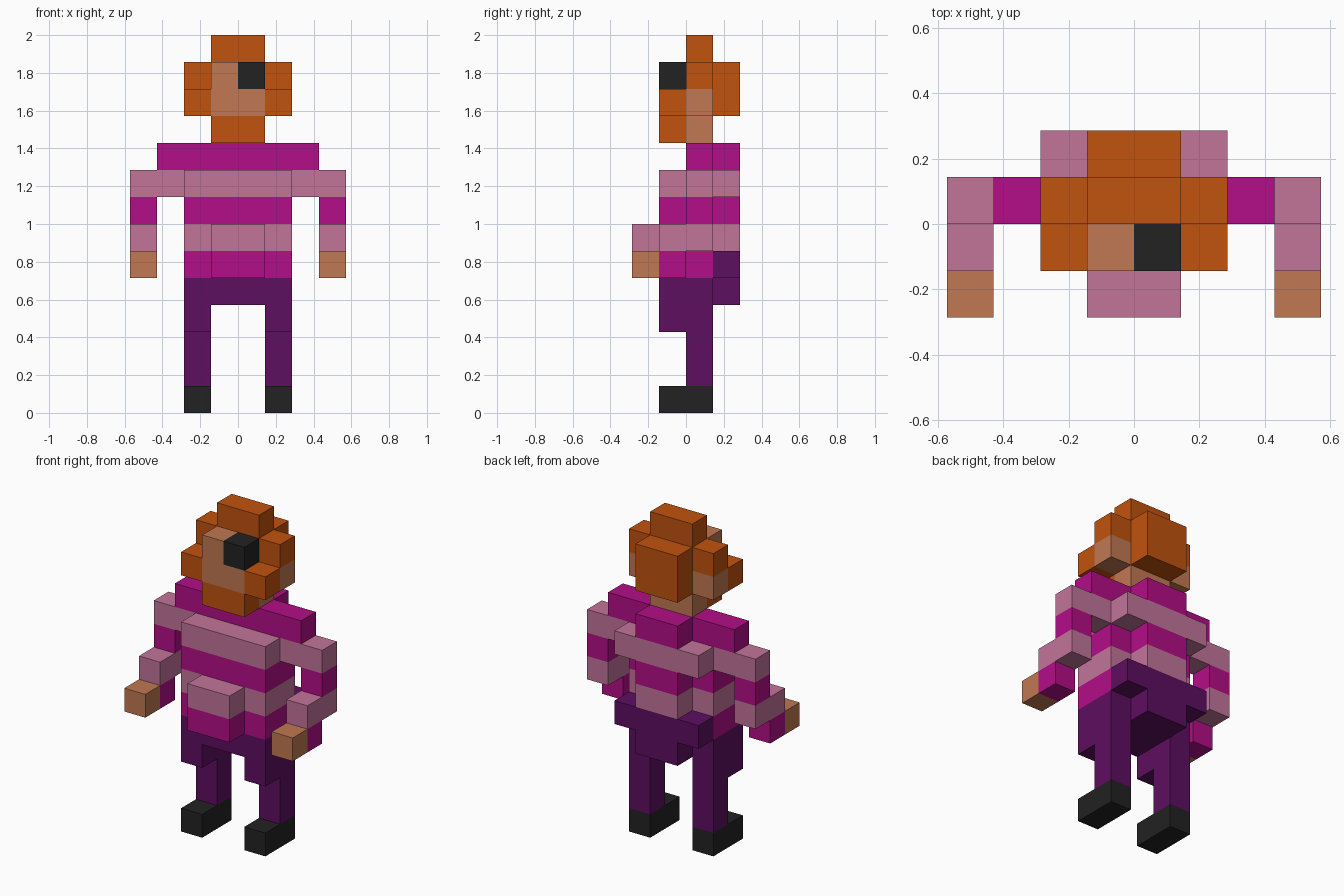
import bpy, bmesh
from mathutils import Vector

if "Cube" in bpy.data.objects:
    bpy.data.objects.remove(bpy.data.objects["Cube"])

U = 2 / 14  # one block; the figure is 14 blocks tall


def srgb(h):
    c = [int(h[i:i + 2], 16) / 255 for i in (0, 2, 4)]
    return [v / 12.92 if v <= 0.04045 else ((v + 0.055) / 1.055) ** 2.4 for v in c] + [1]


mats = {}
for name, h in dict(orange_hair="C1520E", skin="C07852", magenta="B30D87",
                    pink="C2759A", purple="5D0E60", black="222222").items():
    mats[name] = bpy.data.materials.new(name)
    mats[name].diffuse_color = srgb(h)

cells = {}  # block position -> (part, colour)


def box(part, colour, x, y, z):
    for i in range(*x):
        for j in range(*y):
            for k in range(*z):
                cells[i, j, k] = (part, colour)


def pair(part, colour, x, y, z):
    """Same box on both sides of the body."""
    box("right_" + part, colour, x, y, z)
    box("left_" + part, colour, (-x[1], -x[0]), y, z)


# Shoes and legs
pair("shoe", "black", (1, 2), (-1, 1), (0, 1))
pair("leg", "purple", (1, 2), (0, 1), (1, 4))
pair("leg", "purple", (1, 2), (-1, 0), (3, 4))

# Trousers with seat
box("trousers", "purple", (-2, 2), (-1, 1), (4, 5))
box("trousers", "purple", (-1, 1), (1, 2), (4, 5))
box("trousers", "purple", (-2, 2), (1, 2), (5, 6))

# Striped jumper
for z, colour in ((5, "magenta"), (6, "pink"), (7, "magenta"), (8, "pink")):
    box("jumper", colour, (-2, 2), (-1, 1), (z, z + 1))
box("jumper", "pink", (-1, 1), (1, 2), (6, 7))
box("jumper", "magenta", (-1, 1), (1, 2), (7, 8))
box("jumper", "pink", (-2, 2), (1, 2), (8, 9))
box("jumper", "magenta", (-3, 3), (0, 1), (9, 10))
box("jumper", "magenta", (-1, 1), (1, 2), (9, 10))
# Belly
box("belly", "magenta", (-1, 1), (-2, -1), (5, 6))
box("belly", "pink", (-1, 1), (-2, -1), (6, 7))

# Sleeves and hands
pair("sleeve", "pink", (2, 4), (0, 1), (8, 9))
pair("sleeve", "magenta", (3, 4), (0, 1), (7, 8))
pair("sleeve", "pink", (3, 4), (-1, 1), (6, 7))
pair("sleeve", "magenta", (3, 4), (-1, 0), (5, 6))
pair("hand", "skin", (3, 4), (-2, -1), (5, 6))

# Head with ears
box("head", "skin", (-1, 1), (0, 1), (10, 13))
box("head", "skin", (-1, 1), (-1, 0), (11, 13))
pair("ear", "skin", (1, 2), (0, 1), (11, 12))
# Beard, sideburns, hair, eye patch
box("beard", "orange_hair", (-1, 1), (-1, 0), (10, 11))
pair("sideburn", "orange_hair", (1, 2), (-1, 0), (11, 12))
box("hair", "orange_hair", (-2, 2), (0, 1), (12, 13))
box("hair", "orange_hair", (-1, 1), (0, 1), (13, 14))
box("hair", "orange_hair", (-1, 1), (1, 2), (11, 13))
box("eye_patch", "black", (0, 1), (-1, 0), (12, 13))

# Turn each part's blocks into an outer skin
for part in sorted({p for p, _ in cells.values()}):
    colours = sorted({c for p, c in cells.values() if p == part})
    bm = bmesh.new()
    for pos, (p, colour) in cells.items():
        if p != part:
            continue
        centre = Vector(pos) + Vector((0.5, 0.5, 0.5))
        for axis in range(3):
            for sign in (-1, 1):
                n = Vector((0, 0, 0))
                n[axis] = sign
                if tuple(int(a + b) for a, b in zip(pos, n)) in cells:
                    continue
                a = Vector((0, 0, 0))
                a[(axis + 1) % 3] = 0.5
                b = n.cross(a)
                corners = (a + b, b - a, -a - b, a - b)
                f = bm.faces.new([bm.verts.new((centre + n / 2 + c) * U) for c in corners])
                f.material_index = colours.index(colour)
    bmesh.ops.remove_doubles(bm, verts=bm.verts, dist=0.001)
    bmesh.ops.dissolve_limit(bm, angle_limit=0.01, verts=bm.verts, edges=bm.edges,
                             delimit={'MATERIAL'})
    me = bpy.data.meshes.new(part)
    bm.to_mesh(me)
    bm.free()
    for c in colours:
        me.materials.append(mats[c])
    bpy.context.collection.objects.link(bpy.data.objects.new(part, me))

for m in bpy.data.materials:
    if m.users and not m.is_grease_pencil:
        m.use_nodes = True
        m.node_tree.nodes["Principled BSDF"].inputs["Base Color"].default_value = m.diffuse_color
